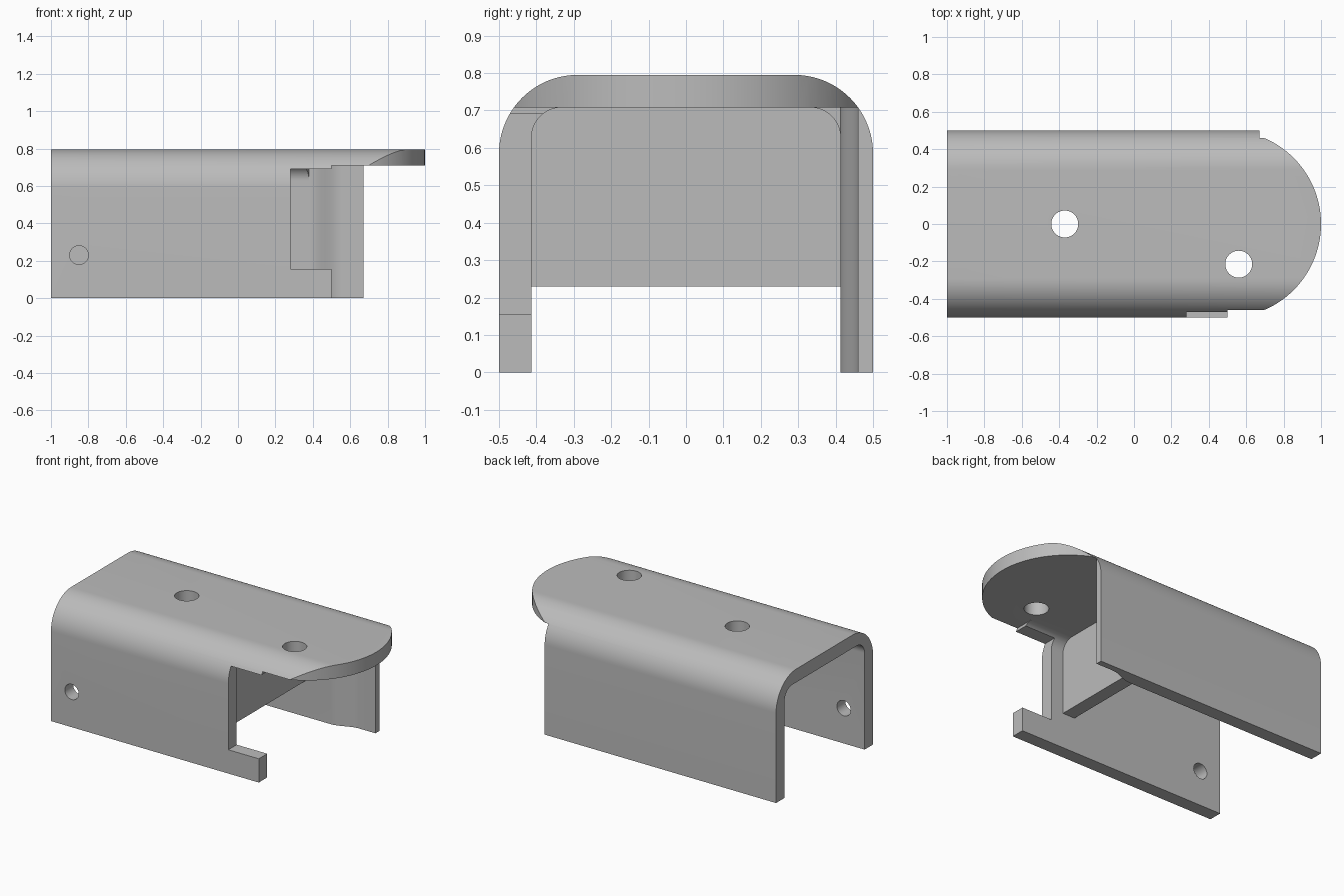
import bpy, bmesh, math
from mathutils import Vector

if "Cube" in bpy.data.objects:
    bpy.data.objects.remove(bpy.data.objects["Cube"], do_unlink=True)

grey = bpy.data.materials.new("plain grey")
grey.use_nodes = True
colour = (0.5, 0.5, 0.5, 1)
grey.diffuse_color = colour
grey.node_tree.nodes["Principled BSDF"].inputs["Base Color"].default_value = colour

TOP, CEILING = 0.795, 0.708
HALF, INNER = 0.5, 0.413


def prism(name, points, axis, start, end):
    """Extrude a closed outline along an axis; outline uses the other two axes in order."""
    bm = bmesh.new()
    verts = []
    for p in points:
        co = list(p)
        co.insert(axis, start)
        verts.append(bm.verts.new(co))
    face = bm.faces.new(verts)
    step = Vector((0, 0, 0))
    step[axis] = end - start
    new = bmesh.ops.extrude_face_region(bm, geom=[face])["geom"]
    bmesh.ops.translate(bm, vec=step, verts=[g for g in new if isinstance(g, bmesh.types.BMVert)])
    bmesh.ops.recalc_face_normals(bm, faces=bm.faces)
    mesh = bpy.data.meshes.new(name)
    bm.to_mesh(mesh)
    bm.free()
    mesh.materials.append(grey)
    obj = bpy.data.objects.new(name, mesh)
    bpy.context.collection.objects.link(obj)
    return obj


def arc(cx, cy, r, a0, a1, n):
    angles = [math.radians(a0 + (a1 - a0) * i / n) for i in range(n + 1)]
    return [(cx + r * math.cos(a), cy + r * math.sin(a)) for a in angles]


def box(x0, x1, y0, y1):
    return [(x0, y0), (x1, y0), (x1, y1), (x0, y1)]


def cut(target, cutter):
    cutter.hide_render = True
    bpy.context.view_layer.objects.active = target
    mod = target.modifiers.new("cut", "BOOLEAN")
    mod.operation = "DIFFERENCE"
    mod.solver = "EXACT"
    mod.object = cutter
    bpy.ops.object.modifier_apply(modifier=mod.name)
    bpy.data.objects.remove(cutter, do_unlink=True)


def mirrored(points):
    return points + [(-y, z) for y, z in reversed(points)]


# Rounded channel section, outside then inside
R, r = 0.21, 0.08
outer = mirrored([(HALF, 0)] + arc(HALF - R, TOP - R, R, 0, 90, 20))
inner = mirrored([(INNER, 0)] + arc(INNER - r, CEILING - r, r, 0, 90, 12))
channel = prism("channel_body", outer + inner[::-1], 0, -1, 1)

# Open front corner, end of the back wall and its thinned inner face
ease = []
for i in range(13):
    t = i / 12
    ease.append((0.38 + 0.17 * t, INNER + 0.047 * t * t * (3 - 2 * t)))
end_outline = [(0.5, -0.6), (1.1, -0.6), (1.1, 0.6), (0.67, 0.6), (0.67, 0.46)]
end_outline += ease[::-1] + [(0.34, 0.33), (0.5, 0.33)]
cut(channel, prism("end_cutter", end_outline, 2, -0.1, CEILING))

# Rounded nose of the top plate
nose = arc(0.5, 0, 0.5, -68, 68, 40)
x = nose[0][0]
nose += [(x, 0.6), (1.1, 0.6), (1.1, -0.6), (x, -0.6)]
cut(channel, prism("nose_cutter", nose, 2, 0.5, 1))

# Notch in the front wall
cut(channel, prism("notch_cutter", box(0.28, 0.6, 0.155, 0.69), 1, -0.6, -0.34))

# Round holes in the top and the front wall
for hx, hy in ((-0.37, 0), (0.56, -0.215)):
    cut(channel, prism("top_hole_cutter", arc(hx, hy, 0.072, 0, 352.5, 47), 2, 0.6, 1))
cut(channel, prism("front_hole_cutter", arc(-0.85, 0.23, 0.05, 0, 350, 35), 1, -0.6, -0.3))

# Cross wall hanging between the sides
cross_wall = prism("cross_wall", box(-0.43, 0.43, 0.23, 0.73), 0, 0.105, 0.193)

# Soft shading on the bends, sharp edges elsewhere
for obj in (channel, cross_wall):
    bpy.ops.object.select_all(action="DESELECT")
    obj.select_set(True)
    bpy.context.view_layer.objects.active = obj
    bpy.ops.object.shade_smooth_by_angle(angle=math.radians(25))
